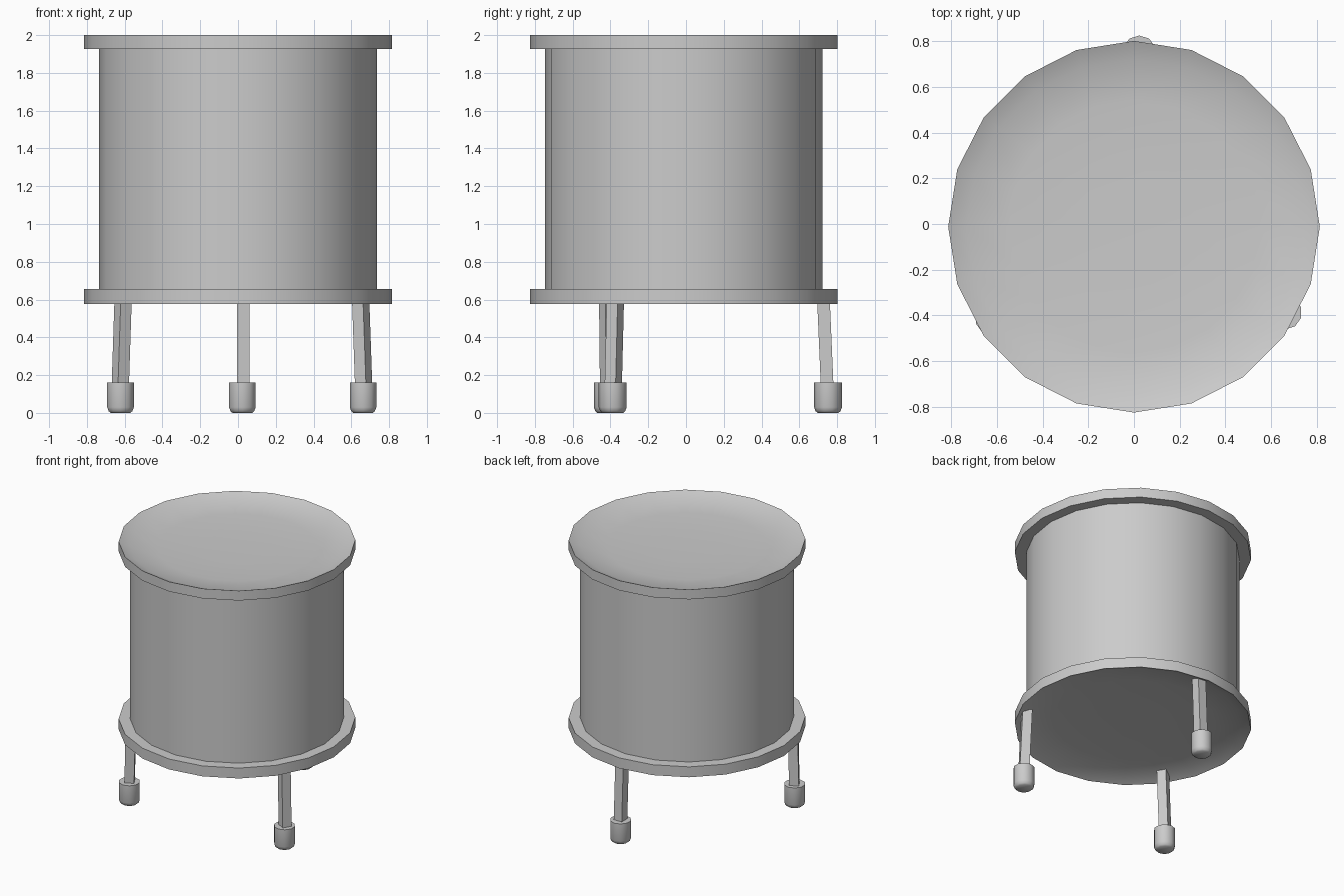
import bpy, bmesh, math
from mathutils import Matrix, Vector

if "Cube" in bpy.data.objects:
    bpy.data.objects.remove(bpy.data.objects["Cube"])


def finish(name, bm, smooth=True):
    bmesh.ops.recalc_face_normals(bm, faces=bm.faces)
    mesh = bpy.data.meshes.new(name)
    bm.to_mesh(mesh)
    bm.free()
    obj = bpy.data.objects.new(name, mesh)
    bpy.context.collection.objects.link(obj)
    if smooth:
        bpy.ops.object.select_all(action='DESELECT')
        obj.select_set(True)
        bpy.context.view_layer.objects.active = obj
        bpy.ops.object.shade_smooth_by_angle(angle=math.radians(50))
    return obj


def turned(name, rings, sides, x, y, turn=0.0):
    """Stack of (radius, z) rings, capped at both ends."""
    bm = bmesh.new()
    loops = []
    for r, z in rings:
        angles = [turn + math.tau * i / sides for i in range(sides)]
        loops.append([bm.verts.new((x + r * math.cos(a), y + r * math.sin(a), z))
                      for a in angles])
    for low, high in zip(loops, loops[1:]):
        for i in range(sides):
            j = (i + 1) % sides
            bm.faces.new((low[i], low[j], high[j], high[i]))
    bm.faces.new(loops[0])
    bm.faces.new(loops[-1])
    return finish(name, bm)


def square_leg(name, bottom, top, width, turn):
    """Slanted square bar between two points, with level ends."""
    bm = bmesh.new()
    bmesh.ops.create_cube(bm, size=1)
    rot = Matrix.Rotation(turn, 3, 'Z')
    for v in bm.verts:
        end = Vector(top if v.co.z > 0 else bottom)
        v.co = end + rot @ Vector((v.co.x * width, v.co.y * width, 0))
    return finish(name, bm, smooth=False)


# Drum: body with a flange at each end and shallow dished heads
R, BODY, LOW, HIGH = 0.814, 0.735, 0.576, 2.0
dish = [(R, 0.0), (0.735, 0.034), (0.55, 0.05), (0.25, 0.058)]
turned("drum", [(r, LOW + d) for r, d in reversed(dish)]
       + [(R, 0.655), (BODY, 0.655), (BODY, 1.926), (R, 1.926)]
       + [(r, HIGH - d) for r, d in dish], 20, 0, -0.012)

# Three splayed legs with rounded feet: foot xy, leg bottom xy, leg top xy, turn
legs = {
    "back": ((0.023, 0.752), (0.027, 0.747), (0.027, 0.726), 90),
    "left": ((-0.622, -0.414), (-0.623, -0.41), (-0.607, -0.415), 210),
    "right": ((0.662, -0.388), (0.665, -0.385), (0.648, -0.373), 330),
}
for side, (foot, low, high, deg) in legs.items():
    square_leg(side + "_leg", (*low, 0.15), (*high, 0.64), 0.067, math.radians(deg))
    turned(side + "_foot", [(0.055, 0.0), (0.066, 0.009), (0.074, 0.03), (0.074, 0.162)],
           10, *foot, math.pi / 2)
